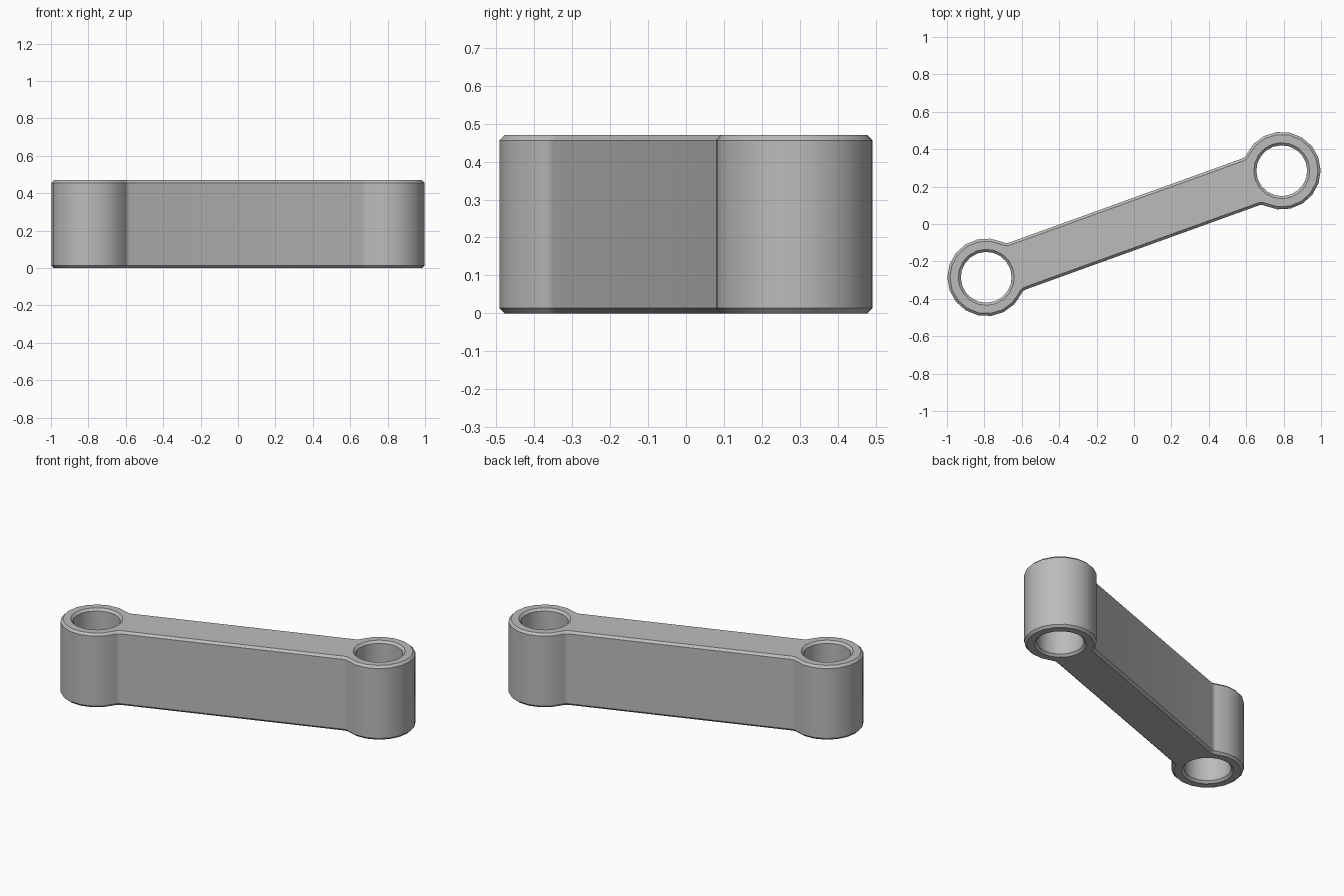
import bpy, bmesh
from math import sin, cos, asin, pi, atan2, radians
from mathutils import Matrix, Vector

cube = bpy.data.objects.get("Cube")
if cube:
    bpy.data.objects.remove(cube, do_unlink=True)

CENTRE = Vector((0.79, 0.285))      # centre of the back boss
HALF_LENGTH = CENTRE.length
BOSS_R, HOLE_R, HALF_WIDTH, FILLET = 0.208, 0.136, 0.133, 0.04
HEIGHT, CHAMFER = 0.47, 0.014


def arc(cx, cy, r, start, end, steps):
    return [(cx + r * cos(start + (end - start) * i / steps),
             cy + r * sin(start + (end - start) * i / steps))
            for i in range(steps + 1)]


def outline(inset):
    """Two round bosses joined by a straight bar with filleted corners."""
    boss, half, fil = BOSS_R - inset, HALF_WIDTH - inset, FILLET + inset
    a = asin((half + fil) / (boss + fil))
    fx = HALF_LENGTH - (boss + fil) * cos(a)
    fy = half + fil
    end = arc(fx, -fy, fil, pi / 2, pi / 2 - (pi / 2 - a), 4)[:-1]
    end += arc(HALF_LENGTH, 0, boss, a - pi, pi - a, 14)
    end += arc(fx, fy, fil, -a, -pi / 2, 4)[1:]
    return end + [(-x, -y) for x, y in end]


def hole(cx, grow):
    return arc(cx, 0, HOLE_R + grow, 0, 2 * pi, 20)[:-1]


def wall(bm, shape):
    """Chamfered vertical wall; returns the rim edges at both ends."""
    levels = [(0, CHAMFER), (CHAMFER, 0), (HEIGHT - CHAMFER, 0), (HEIGHT, CHAMFER)]
    rings = [[bm.verts.new((x, y, z)) for x, y in shape(c)] for z, c in levels]
    n = len(rings[0])
    for low, high in zip(rings, rings[1:]):
        for i in range(n):
            j = (i + 1) % n
            bm.faces.new((low[i], low[j], high[j], high[i]))
    return [[bm.edges.get((r[i], r[(i + 1) % n])) for i in range(n)]
            for r in (rings[0], rings[-1])]


# Link arm: outer wall, two bores, flat caps
bm = bmesh.new()
rims = [wall(bm, outline)]
for side in (-1, 1):
    rims.append(wall(bm, lambda c, s=side: hole(s * HALF_LENGTH, c)))
for end in (0, 1):
    edges = [e for rim in rims for e in rim[end]]
    bmesh.ops.triangle_fill(bm, edges=edges, use_beauty=True)
bmesh.ops.recalc_face_normals(bm, faces=bm.faces)
bm.transform(Matrix.Rotation(atan2(CENTRE.y, CENTRE.x), 4, 'Z'))

mesh = bpy.data.meshes.new("link_arm")
bm.to_mesh(mesh)
bm.free()
arm = bpy.data.objects.new("link_arm", mesh)
bpy.context.collection.objects.link(arm)

# Plain grey material
grey = bpy.data.materials.new("grey")
grey.use_nodes = True
grey.diffuse_color = (0.5, 0.5, 0.5, 1)
grey.node_tree.nodes["Principled BSDF"].inputs["Base Color"].default_value = (0.5, 0.5, 0.5, 1)
mesh.materials.append(grey)

# Smooth round walls, crisp chamfers
bpy.ops.object.select_all(action='DESELECT')
arm.select_set(True)
bpy.context.view_layer.objects.active = arm
bpy.ops.object.shade_smooth_by_angle(angle=radians(30))
